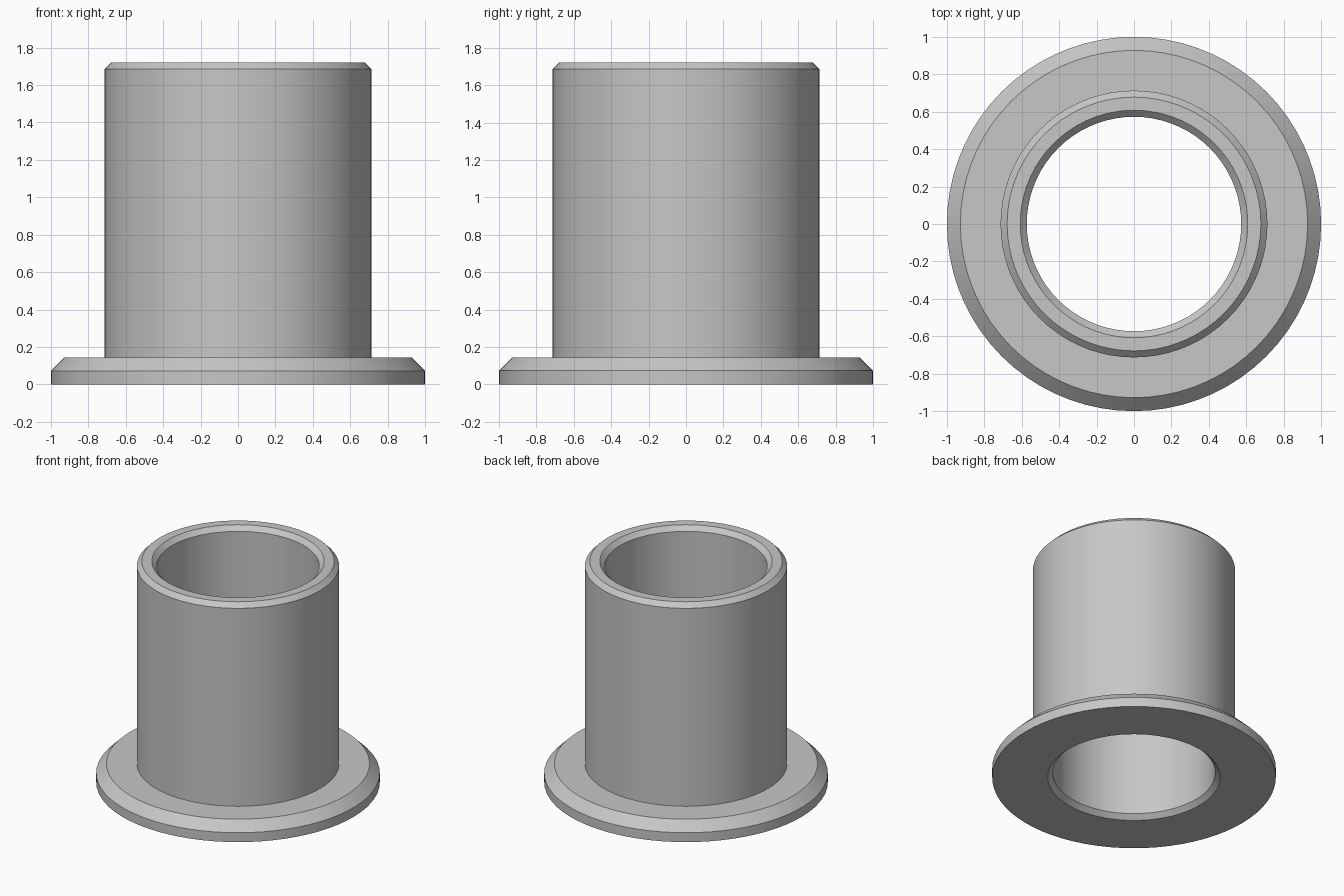
import bpy, bmesh, math
from mathutils import Matrix, Vector

cube = bpy.data.objects.get("Cube")
if cube:
    bpy.data.objects.remove(cube, do_unlink=True)

SEGMENTS = 72

# Plain metal colour
metal = bpy.data.materials.new("light_grey_metal")
metal.use_nodes = True
grey = (0.57, 0.57, 0.57, 1)
metal.diffuse_color = grey
metal.node_tree.nodes["Principled BSDF"].inputs["Base Color"].default_value = grey


def lathe(name, profile):
    """Revolve a closed (radius, height) profile around the z axis."""
    bm = bmesh.new()
    verts = [bm.verts.new((r, 0, z)) for r, z in profile]
    edges = [bm.edges.new((v, verts[(i + 1) % len(verts)])) for i, v in enumerate(verts)]
    bmesh.ops.spin(bm, geom=verts + edges, cent=(0, 0, 0), axis=(0, 0, 1),
                   angle=math.tau, steps=SEGMENTS, use_merge=True)
    bmesh.ops.remove_doubles(bm, verts=bm.verts, dist=0.0001)
    bmesh.ops.recalc_face_normals(bm, faces=bm.faces)
    mesh = bpy.data.meshes.new(name)
    bm.to_mesh(mesh)
    bm.free()
    mesh.materials.append(metal)
    obj = bpy.data.objects.new(name, mesh)
    bpy.context.collection.objects.link(obj)
    bpy.ops.object.select_all(action="DESELECT")
    obj.select_set(True)
    bpy.context.view_layer.objects.active = obj
    bpy.ops.object.shade_smooth_by_angle(angle=math.radians(30))
    return obj


# Dimensions of the sleeve, its flange and the chamfers
outer, bore, height = 0.713, 0.573, 1.72
flange, flange_top, flange_cut = 1.0, 0.145, 0.072
cut = 0.035

lathe("flanged_bushing", [
    # flange with chamfered upper rim
    (flange, 0), (flange, flange_top - flange_cut),
    (flange - flange_cut, flange_top), (outer, flange_top),
    # sleeve with chamfered top
    (outer, height - cut), (outer - cut, height),
    (bore + cut, height), (bore, height - cut),
    # through bore with chamfered lower mouth
    (bore, cut), (bore + cut, 0),
])
